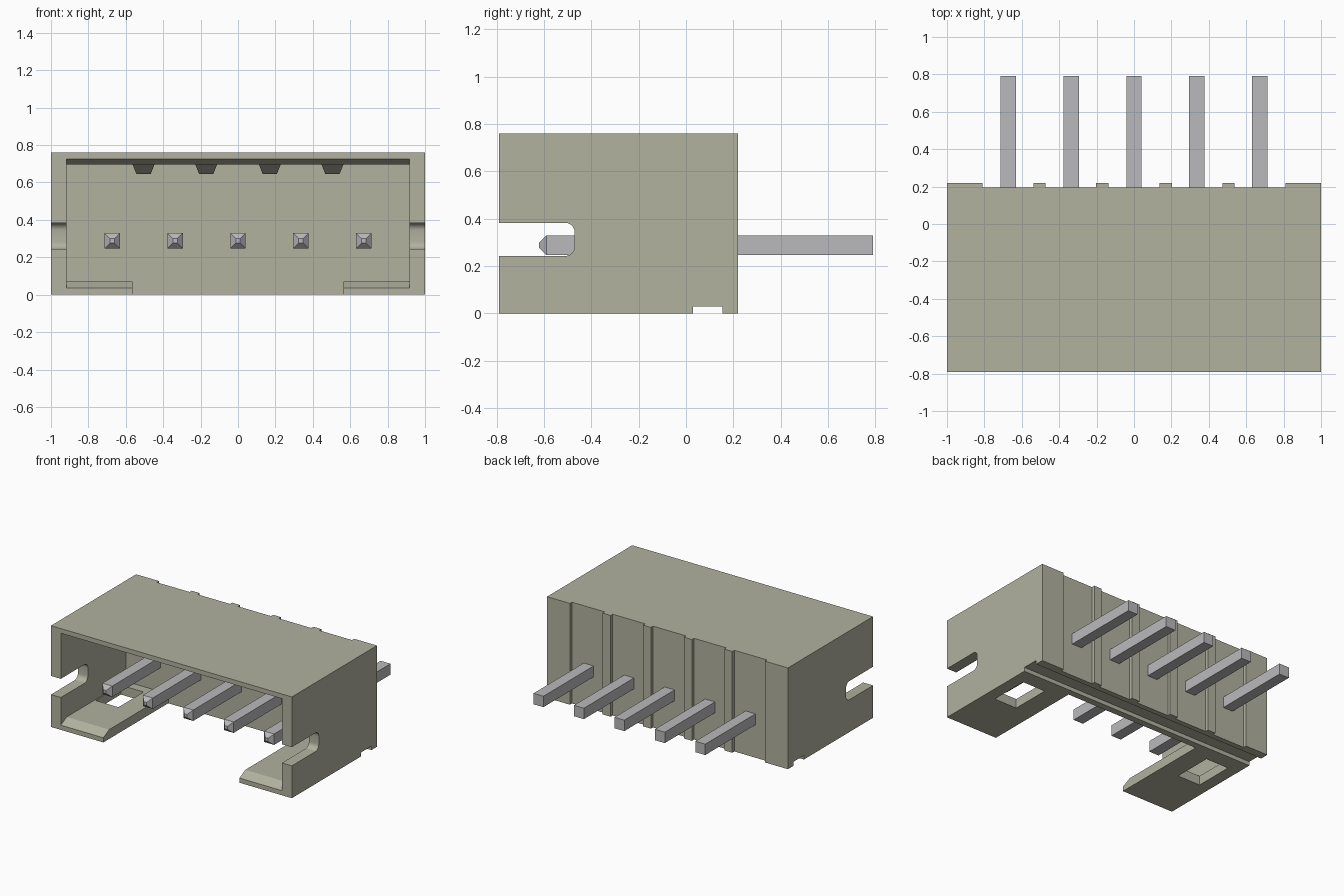
import bpy, bmesh, math

if "Cube" in bpy.data.objects:
    bpy.data.objects.remove(bpy.data.objects["Cube"])


def material(name, rgb):
    m = bpy.data.materials.new(name)
    m.use_nodes = True
    m.diffuse_color = (*rgb, 1)
    m.node_tree.nodes["Principled BSDF"].inputs["Base Color"].default_value = (*rgb, 1)
    return m


beige = material("beige plastic", (0.445, 0.445, 0.352))
metal = material("pin metal", (0.49, 0.49, 0.503))


def loft(name, sections, mat):
    """Solid through matching closed cross-sections, capped at both ends."""
    bm = bmesh.new()
    rings = [[bm.verts.new(p) for p in s] for s in sections]
    for a, b in zip(rings, rings[1:]):
        for i in range(len(a)):
            j = (i + 1) % len(a)
            bm.faces.new((a[i], a[j], b[j], b[i]))
    bm.faces.new(rings[0])
    bm.faces.new(rings[-1])
    bmesh.ops.recalc_face_normals(bm, faces=bm.faces)
    mesh = bpy.data.meshes.new(name)
    bm.to_mesh(mesh)
    bm.free()
    mesh.materials.append(mat)
    ob = bpy.data.objects.new(name, mesh)
    bpy.context.collection.objects.link(ob)
    return ob


def prism(name, yz, x0, x1):
    """Side profile extruded along x."""
    return loft(name, [[(x, y, z) for y, z in yz] for x in (x0, x1)], beige)


def box(name, x0, x1, y0, y1, z0, z1):
    return prism(name, [(y0, z0), (y1, z0), (y1, z1), (y0, z1)], x0, x1)


def activate(ob):
    bpy.ops.object.select_all(action="DESELECT")
    ob.select_set(True)
    bpy.context.view_layer.objects.active = ob


def cut(target, cutter):
    cutter.hide_render = True
    mod = target.modifiers.new("cut", "BOOLEAN")
    mod.operation = "DIFFERENCE"
    mod.solver = "EXACT"
    mod.object = cutter
    activate(target)
    bpy.ops.object.modifier_apply(modifier=mod.name)
    bpy.data.objects.remove(cutter)


FRONT, BACK, INNER = -0.79, 0.22, -0.02
rib_x = (-0.505, -0.17, 0.17, 0.505)

# Housing shell, with a cavity flared at the mouth
housing = box("housing", -1, 1, FRONT, BACK, 0, 0.76)
cut(housing, prism("cavity", [(-0.9, 0.035), (FRONT, 0.035), (-0.72, 0.07), (INNER, 0.07),
                              (INNER, 0.695), (-0.72, 0.695), (FRONT, 0.725), (-0.9, 0.725)],
                   -0.918, 0.918))

# Open middle of the floor and the groove under the back wall
cut(housing, box("floor_gap", -0.565, 0.565, -0.9, INNER, -0.1, 0.2))
cut(housing, box("bottom_groove", -1.1, 1.1, 0.03, 0.155, -0.1, 0.03))

# Windows in both floor tabs
for s in (-1, 1):
    x0, x1 = sorted((s * 0.72, s * 0.91))
    cut(housing, box("floor_window", x0, x1, -0.39, -0.09, -0.1, 0.2))

# Rounded side notches through both walls
r, end, low, high = 0.04, -0.47, 0.243, 0.383
notch = [(-0.9, low)]
for cz, start in ((low + r, -90), (high - r, 0)):
    for k in range(7):
        a = math.radians(start + k * 15)
        notch.append((end - r + r * math.cos(a), cz + r * math.sin(a)))
notch.append((-0.9, high))
cut(housing, prism("side_notch", notch, -1.1, 1.1))

# Shallow back recesses, leaving narrow ribs between them
edges = [-0.81] + [x + d for x in rib_x for d in (-0.033, 0.033)] + [0.81]
for x0, x1 in zip(edges[::2], edges[1::2]):
    cut(housing, box("back_recess", x0, x1, 0.195, 0.4, -0.1, 0.9))

activate(housing)
bpy.ops.object.shade_smooth_by_angle(angle=math.radians(20))

# Tapered ribs under the ceiling, with sloping front ends
for x in rib_x:
    loft("ceiling_rib", [
        [(x - w, y0, z), (x + w, y0, z), (x + w, INNER + 0.01, z), (x - w, INNER + 0.01, z)]
        for w, y0, z in ((0.06, -0.72, 0.70), (0.038, -0.62, 0.645))], beige)

# Square pins with pointed front tips
for i in range(-2, 3):
    x, z = i * 0.336, 0.288
    loft("pin", [
        [(x - h, y, z - h), (x + h, y, z - h), (x + h, y, z + h), (x - h, y, z + h)]
        for y, h in ((-0.62, 0.012), (-0.59, 0.041), (0.79, 0.041))], metal)
